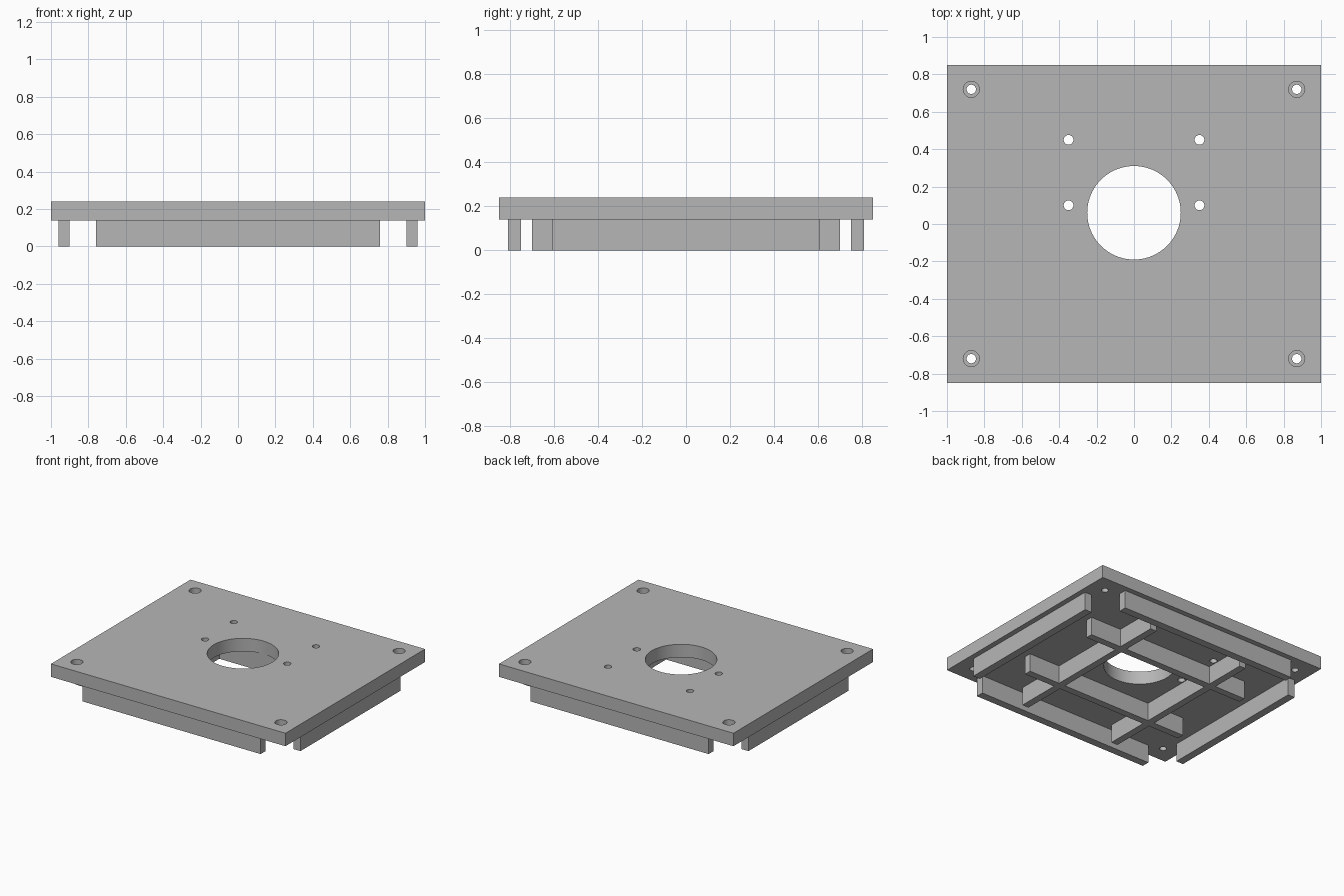
import bpy

default = bpy.data.objects.get("Cube")
if default:
    bpy.data.objects.remove(default, do_unlink=True)

# One grey material for everything
grey = bpy.data.materials.new("matte_grey")
grey.use_nodes = True
colour = (0.47, 0.47, 0.47, 1)
grey.diffuse_color = colour
shader = next(n for n in grey.node_tree.nodes if n.type == "BSDF_PRINCIPLED")
shader.inputs["Base Color"].default_value = colour

UNDERSIDE, TOP = 0.14, 0.24


def box(name, x, y, z):
    """Box given by its (low, high) range on each axis."""
    spans = (x, y, z)
    bpy.ops.mesh.primitive_cube_add(size=1, location=[(a + b) / 2 for a, b in spans])
    obj = bpy.context.object
    obj.name = name
    obj.scale = [b - a for a, b in spans]
    bpy.ops.object.transform_apply(location=True, rotation=False, scale=True)
    obj.data.materials.append(grey)
    return obj


def combine(target, other, operation):
    """Apply a boolean and throw the second object away."""
    mod = target.modifiers.new("boolean", "BOOLEAN")
    mod.operation, mod.object, mod.solver = operation, other, "EXACT"
    bpy.context.view_layer.objects.active = target
    bpy.ops.object.modifier_apply(modifier=mod.name)
    bpy.data.objects.remove(other, do_unlink=True)


def drill(target, x, y, radius, bottom, sides=32):
    """Cut a round hole from above down to the given height."""
    top = TOP + 0.1
    bpy.ops.mesh.primitive_cylinder_add(vertices=sides, radius=radius, depth=top - bottom,
                                        location=(x, y, (top + bottom) / 2))
    cutter = bpy.context.object
    cutter.hide_render = True
    cutter.data.materials.append(grey)
    combine(target, cutter, "DIFFERENCE")


# Base plate with central opening, mounting holes and counterbored corner holes
plate = box("base_plate", (-1, 1), (-0.85, 0.85), (UNDERSIDE, TOP))
drill(plate, 0, 0.06, 0.25, 0, 96)
for sx in (-1, 1):
    for y in (0.1, 0.45):
        drill(plate, sx * 0.35, y, 0.026, 0)
    for sy in (-1, 1):
        drill(plate, sx * 0.87, sy * 0.72, 0.025, 0)
        drill(plate, sx * 0.87, sy * 0.72, 0.043, TOP - 0.05)

# Outer ribs along the four edges, open at the corners
RIB = (0, UNDERSIDE)
for side, name in ((1, "left"), (-1, "right")):
    box(name + "_edge_rib", sorted((side * 0.90, side * 0.96)), (-0.61, 0.61), RIB)
for side, name in ((1, "back"), (-1, "front")):
    box(name + "_edge_rib", (-0.76, 0.76), sorted((side * 0.75, side * 0.81)), RIB)

# Crossing inner ribs, merged into one grid
grid = box("inner_rib_grid", (0.38, 0.435), (-0.70, 0.70), RIB)
others = [box("rib", (-0.435, -0.38), (-0.70, 0.70), RIB)]
others += [box("rib", (-0.70, 0.70), span, RIB) for span in ((0.315, 0.37), (-0.355, -0.30))]
# Cross ribs first, so that every union overlaps the grid
for rib in others[1:] + others[:1]:
    combine(grid, rib, "UNION")

# Smooth hole walls, crisp edges
bpy.ops.object.select_all(action="DESELECT")
plate.select_set(True)
bpy.context.view_layer.objects.active = plate
bpy.ops.object.shade_smooth_by_angle(angle=0.6)
